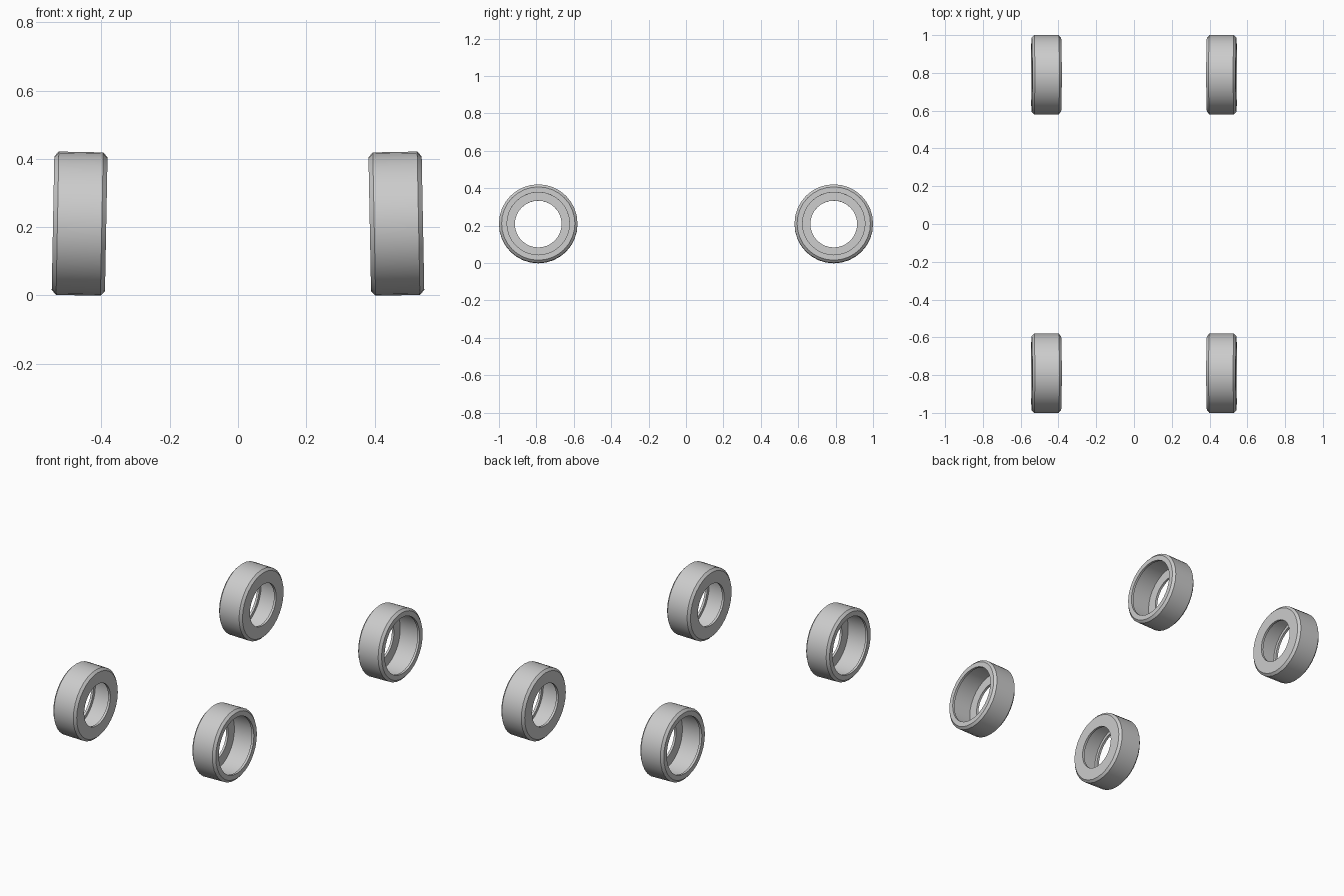
import bpy
import bmesh
from math import radians, tau
from mathutils import Matrix, Vector

cube = bpy.data.objects.get("Cube")
if cube:
    bpy.data.objects.remove(cube, do_unlink=True)

SEGMENTS = 32
RADIUS = 0.21
HALF = 0.078       # half of the tyre width
TRACK = 0.464      # wheel centre, sideways
AXLE = 0.79        # wheel centre, front to back
CAMBER = radians(1.1)

# Closed section of the hollow tyre: (offset towards the outer side, radius)
SECTION = [
    (-HALF, 0.125), (-HALF, 0.196), (-HALF + 0.013, RADIUS),
    (HALF - 0.013, RADIUS), (HALF, 0.196), (HALF, 0.167),
    (HALF - 0.014, 0.167), (HALF - 0.014, 0.185),
    (-HALF + 0.014, 0.185), (-HALF + 0.014, 0.125),
]


def make_tyre(name, side, y):
    """Revolve the section about the axle; side is +1 for left, -1 for right."""
    bm = bmesh.new()
    rings = []
    for i in range(SEGMENTS):
        turn = Matrix.Rotation(tau * i / SEGMENTS, 3, "X")
        rings.append([bm.verts.new(turn @ Vector((side * x, 0, r)))
                      for x, r in SECTION])
    count = len(SECTION)
    for i, ring in enumerate(rings):
        following = rings[(i + 1) % SEGMENTS]
        for j in range(count):
            k = (j + 1) % count
            bm.faces.new((ring[j], ring[k], following[k], following[j]))
    bmesh.ops.recalc_face_normals(bm, faces=bm.faces)
    mesh = bpy.data.meshes.new(name)
    bm.to_mesh(mesh)
    bm.free()

    tyre = bpy.data.objects.new(name, mesh)
    bpy.context.collection.objects.link(tyre)
    tyre.location = (side * TRACK, y, RADIUS)
    tyre.rotation_euler.y = -side * CAMBER
    return tyre


# Four tyres, leaning in at the top, with the wide opening facing outwards
bpy.ops.object.select_all(action="DESELECT")
for end, y in (("front", -AXLE), ("rear", AXLE)):
    for label, side in (("left", 1), ("right", -1)):
        tyre = make_tyre(f"{end}_{label}_tyre", side, y)
        tyre.select_set(True)
        bpy.context.view_layer.objects.active = tyre
bpy.ops.object.shade_smooth_by_angle(angle=radians(30))
